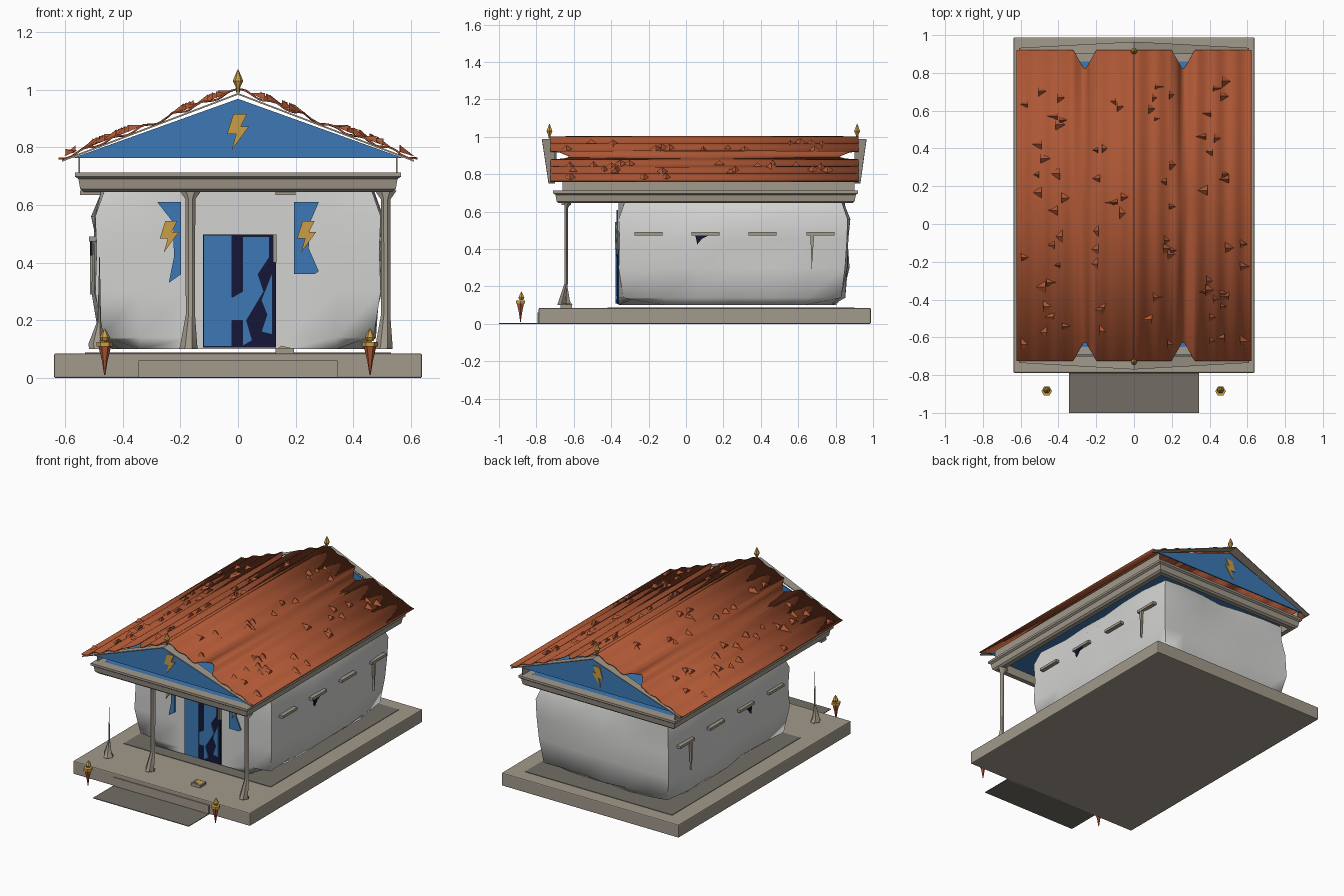
import bpy, bmesh, math, random
from mathutils import Vector

random.seed(4)
if "Cube" in bpy.data.objects:
    bpy.data.objects.remove(bpy.data.objects["Cube"])


def material(name, rgb):
    m = bpy.data.materials.new(name)
    m.use_nodes = True
    m.diffuse_color = (*rgb, 1)
    m.node_tree.nodes["Principled BSDF"].inputs["Base Color"].default_value = (*rgb, 1)
    return m


STONE = material("warm stone", (0.36, 0.32, 0.26))
FLOOR = material("dark stone", (0.17, 0.155, 0.13))
WALL = material("pale plaster", (0.65, 0.65, 0.64))
BLUE = material("temple blue", (0.045, 0.19, 0.46))
NAVY = material("dark navy", (0.008, 0.008, 0.04))
TILE = material("terracotta", (0.42, 0.095, 0.035))
GOLD = material("gold", (0.6, 0.34, 0.06))


def build(name, verts, faces, mat, smooth=None):
    me = bpy.data.meshes.new(name)
    me.from_pydata(verts, [], faces)
    bm = bmesh.new()
    bm.from_mesh(me)
    bmesh.ops.recalc_face_normals(bm, faces=bm.faces)
    bm.to_mesh(me)
    bm.free()
    me.materials.append(mat)
    ob = bpy.data.objects.new(name, me)
    bpy.context.collection.objects.link(ob)
    if smooth:
        bpy.ops.object.select_all(action="DESELECT")
        ob.select_set(True)
        bpy.context.view_layer.objects.active = ob
        bpy.ops.object.shade_smooth_by_angle(angle=math.radians(smooth))
    return ob


def loft(name, rings, mat, smooth=None):
    """Skin closed rings of equal length and cap both ends."""
    n = len(rings[0])
    faces = [(r * n + i, r * n + (i + 1) % n, (r + 1) * n + (i + 1) % n, (r + 1) * n + i)
             for r in range(len(rings) - 1) for i in range(n)]
    faces += [tuple(range(n)), tuple(range((len(rings) - 1) * n, len(rings) * n))]
    return build(name, [p for ring in rings for p in ring], faces, mat, smooth)


def box(name, x0, x1, y0, y1, z0, z1, mat):
    return loft(name, [[(x0, y0, z), (x1, y0, z), (x1, y1, z), (x0, y1, z)] for z in (z0, z1)], mat)


def plate(name, outline, y, mat, depth=0.008):
    """Flat x-z outline pushed back along y."""
    return loft(name, [[(x, yy, z) for x, z in outline] for yy in (y, y + depth)], mat)


def spindle(name, x, y, profile, mat, sides=6):
    ring = [(math.cos(math.tau * i / sides), math.sin(math.tau * i / sides)) for i in range(sides)]
    return loft(name, [[(x + r * c, y + r * s, z) for c, s in ring] for z, r in profile], mat, 35)


# Foundation with a softened lip, house floor and front step
slab = box("foundation", -0.638, 0.638, -0.788, 0.988, 0, 0.085, STONE)
bev = slab.modifiers.new("lip", "BEVEL")
bev.width, bev.segments = 0.006, 2
box("house_floor", -0.53, 0.53, -0.42, 0.9, 0.08, 0.088, FLOOR)
box("step_tread", -0.345, 0.345, -1.0, -0.78, 0, 0.004, FLOOR)
box("step_riser", -0.345, 0.345, -0.794, -0.786, 0, 0.06, STONE)

# House body: dented rings around a rectangle
WX, Y0, Y1, N = 0.51, -0.36, 0.88, 6
loop = [(-1 + 2 * i / N, -1) for i in range(N)] + [(1, -1 + 2 * i / N) for i in range(N)]
loop += [(-x, -y) for x, y in loop]
rings = []
for z, inset in ((0.1, 0.07), (0.14, 0.025), (0.3, 0.0), (0.45, 0.005), (0.56, 0.0), (0.645, 0.03)):
    ring = []
    for u, v in loop:
        corner = abs(u) == 1 and abs(v) == 1
        dent = inset + (0 if v == -1 else random.uniform(0, 0.035))
        if v == -1 and not corner:
            dent = 0.0
        w, d = WX - dent - (0.015 if corner else 0), (Y1 - Y0) / 2 - dent
        lift = 0.03 if corner and z < 0.12 else 0
        ring.append((u * w, (Y0 + Y1) / 2 + v * d, z + lift))
    rings.append(ring)
loft("house_walls", rings, WALL, 60)

# Side slit ledges, torn openings and cracks
for s in (-1, 1):
    for y in (-0.2, 0.105, 0.41, 0.72):
        box("slit_ledge", s * 0.49, s * 0.516, y - 0.075, y + 0.075, 0.473, 0.49, STONE)
    tear = [(0.05, 0.473), (0.12, 0.473), (0.085, 0.455), (0.06, 0.425)]
    loft("slit_tear", [[(s * x, y, z) for y, z in tear] for x in (0.505, 0.513)], NAVY)
    crack = [(0.665, 0.473), (0.685, 0.473), (0.672, 0.29)]
    loft("wall_crack", [[(s * x, y, z) for y, z in crack] for x in (0.5, 0.514)], STONE)

# Doorway with one whole leaf and one torn leaf
box("doorway", -0.122, 0.132, -0.368, -0.35, 0.105, 0.497, NAVY)
box("door_leaf_right", -0.12, -0.02, -0.378, -0.368, 0.11, 0.495, BLUE)
plate("door_leaf_left", [(0.015, 0.11), (0.05, 0.13), (0.03, 0.2), (0.09, 0.3), (0.07, 0.36),
                         (0.11, 0.42), (0.11, 0.49), (0.015, 0.49)], -0.377, BLUE)
plate("door_splinter", [(0.12, 0.15), (0.12, 0.37), (0.08, 0.27), (0.1, 0.22), (0.08, 0.16)], -0.375, BLUE)
plate("door_rail", [(-0.02, 0.2), (0.015, 0.2), (0.015, 0.3), (-0.02, 0.28)], -0.374, BLUE)
box("door_jamb", 0.122, 0.134, -0.38, -0.36, 0.4, 0.497, STONE)

# Bolt emblems
BOLT = [(-0.25, 1), (0.5, 1), (0.15, 0.3), (0.6, 0.3), (-0.35, -1), (-0.1, -0.1), (-0.6, -0.1)]


def bolt(x, y, z, size):
    plate("bolt_emblem", [(x + a * size, z + b * size) for a, b in BOLT], y, GOLD)


# Wall banners
plate("banner_right", [(-0.28, 0.61), (-0.197, 0.61), (-0.197, 0.36), (-0.24, 0.33),
                       (-0.222, 0.42), (-0.225, 0.54)], -0.372, BLUE)
plate("banner_left", [(0.195, 0.61), (0.28, 0.61), (0.25, 0.54), (0.245, 0.45),
                      (0.28, 0.37), (0.265, 0.36), (0.195, 0.36)], -0.372, BLUE)
for s in (-1, 1):
    bolt(s * 0.238, -0.38, 0.49, 0.055)

# Porch columns: two whole, one snapped to a spike, one missing
PY = -0.64


def column(name, x, sections):
    shape = [(-1, 0), (-0.4, -1), (0.4, -1), (1, 0), (0.4, 1), (-0.4, 1)]
    loft(name, [[(x + dx + a * w, PY + dy + b * d, z) for a, b in shape]
                for z, w, d, dx, dy in sections], STONE, 40)


SHAFT = [(0.1, 0.032, 0.034, -0.008, -0.015), (0.11, 0.03, 0.02, -0.006, -0.025),
         (0.22, 0.016, 0.009, 0, 0), (0.62, 0.017, 0.009, 0, 0), (0.65, 0.038, 0.02, 0, 0.01)]
column("porch_column", -0.165, SHAFT)
column("porch_column", 0.512, SHAFT)
column("broken_column", -0.485, [(0.1, 0.032, 0.034, 0, 0), (0.12, 0.028, 0.02, -0.005, 0),
                                 (0.2, 0.006, 0.006, 0.004, 0), (0.42, 0.001, 0.001, 0.005, 0)])
box("missing_column_base", 0.13, 0.195, PY - 0.03, PY + 0.03, 0.084, 0.104, STONE)
plate("missing_column_trim", [(0.135, 0.1), (0.2, 0.1), (0.15, 0.112)], PY - 0.02, GOLD, 0.04)
for x in (-0.512, 0.165):
    box("capital", x - 0.035, x + 0.035, PY - 0.025, PY + 0.025, 0.635, 0.65, STONE)

# Entablature ring, ceiling and side friezes
profile = [(0, 0.645), (0.012, 0.655), (0.018, 0.69), (0.03, 0.698), (0.03, 0.712), (-0.03, 0.712), (-0.03, 0.645)]
frame = []
for sx, sy in ((-1, -1), (1, -1), (1, 1), (-1, 1)):
    frame.append([(sx * (0.535 + o), 0.105 + sy * (0.785 + o), z) for o, z in profile])
n = len(profile)
build("entablature", [p for ring in frame for p in ring],
      [(c * n + i, c * n + (i + 1) % n, (c + 1) % 4 * n + (i + 1) % n, (c + 1) % 4 * n + i)
       for c in range(4) for i in range(n)], STONE, 30)
box("ceiling", -0.52, 0.52, -0.66, 0.87, 0.7, 0.711, BLUE)
for s in (-1, 1):
    box("side_frieze", s * 0.547, s * 0.553, -0.66, 0.9, 0.71, 0.768, STONE)

# Pediments, raking cornices and finials at both ends
for end, y, tip in (("front", -0.7, -0.77), ("back", 0.9, 0.965)):
    plate(end + "_pediment", [(-0.575, 0.762), (0.575, 0.762), (0, 0.968)], y, BLUE)
    bolt(0, y - 0.006 if end == "front" else y + 0.006, 0.853, 0.063)
    for s in (-1, 1):
        loft(end + "_raking_cornice",
             [[(0, y, 0.982 + t), (s * 0.61, y, 0.75 + t), (s * 0.61, (y + tip) / 2, 0.75 + t), (0, tip, 0.982 + t)]
              for t in (0, 0.006)], STONE)
    spindle("finial", 0, -0.73 if end == "front" else 0.915,
            [(0.99, 0.006), (1.01, 0.008), (1.03, 0.018), (1.045, 0.012), (1.07, 0.001)], GOLD)

# Rippled tile roof with notches at the gable ends
RY0, RY1 = -0.725, 0.922


def roof_z(x):
    return 1.0 - 0.385 * abs(x)


for s in (-1, 1):
    verts, steps = [], 44
    for i in range(steps + 1):
        x = 0.622 * i / steps
        z = roof_z(x) + 0.006 * math.sin(x * 62) - 0.004 * (x > 0.23)
        notch = max(0, 0.11 - abs(x - 0.26) * 1.8)
        verts += [(s * x, RY0 + notch, z), (s * x, 0.1, z + random.uniform(-0.002, 0.002)),
                  (s * x, RY1 - notch, z)]
    faces = [(3 * i + j, 3 * i + j + 1, 3 * i + j + 4, 3 * i + j + 3) for i in range(steps) for j in (0, 1)]
    roof = build("tile_roof", verts, faces, TILE, 60)
    sol = roof.modifiers.new("thickness", "SOLIDIFY")
    sol.thickness, sol.offset = 0.006, 0

# Raised tile shards scattered in rows
verts, faces = [], []
for s in (-1, 1):
    for row, count in ((0.09, 6), (0.17, 9), (0.4, 12), (0.48, 10), (0.58, 3)):
        for k in range(count):
            x = row + random.uniform(-0.025, 0.025)
            y = random.uniform(RY0 + 0.06, RY1 - 0.1)
            w, r = random.uniform(0.015, 0.035), random.uniform(0.03, 0.055)
            if random.random() < 0.4:
                r = -r
            b = len(verts)
            for px, py, h in ((x, y - w, 0.0), (x, y + w, 0.0), (x + r, y, 0.004), (x, y, 0.024)):
                verts.append((s * px, py, roof_z(px) + h))
            faces += [(b, b + 1, b + 2), (b, b + 1, b + 3), (b + 1, b + 2, b + 3), (b, b + 2, b + 3)]
build("tile_shards", verts, faces, TILE)

# Torches beside the step
for x in (-0.462, 0.458):
    spindle("torch_handle", x, -0.885, [(0.01, 0.002), (0.06, 0.01), (0.11, 0.022)], TILE)
    spindle("torch_collar", x, -0.885, [(0.11, 0.028), (0.125, 0.028)], GOLD)
    spindle("torch_flame", x, -0.88, [(0.128, 0.012), (0.14, 0.018), (0.155, 0.011), (0.172, 0.001)], GOLD)
